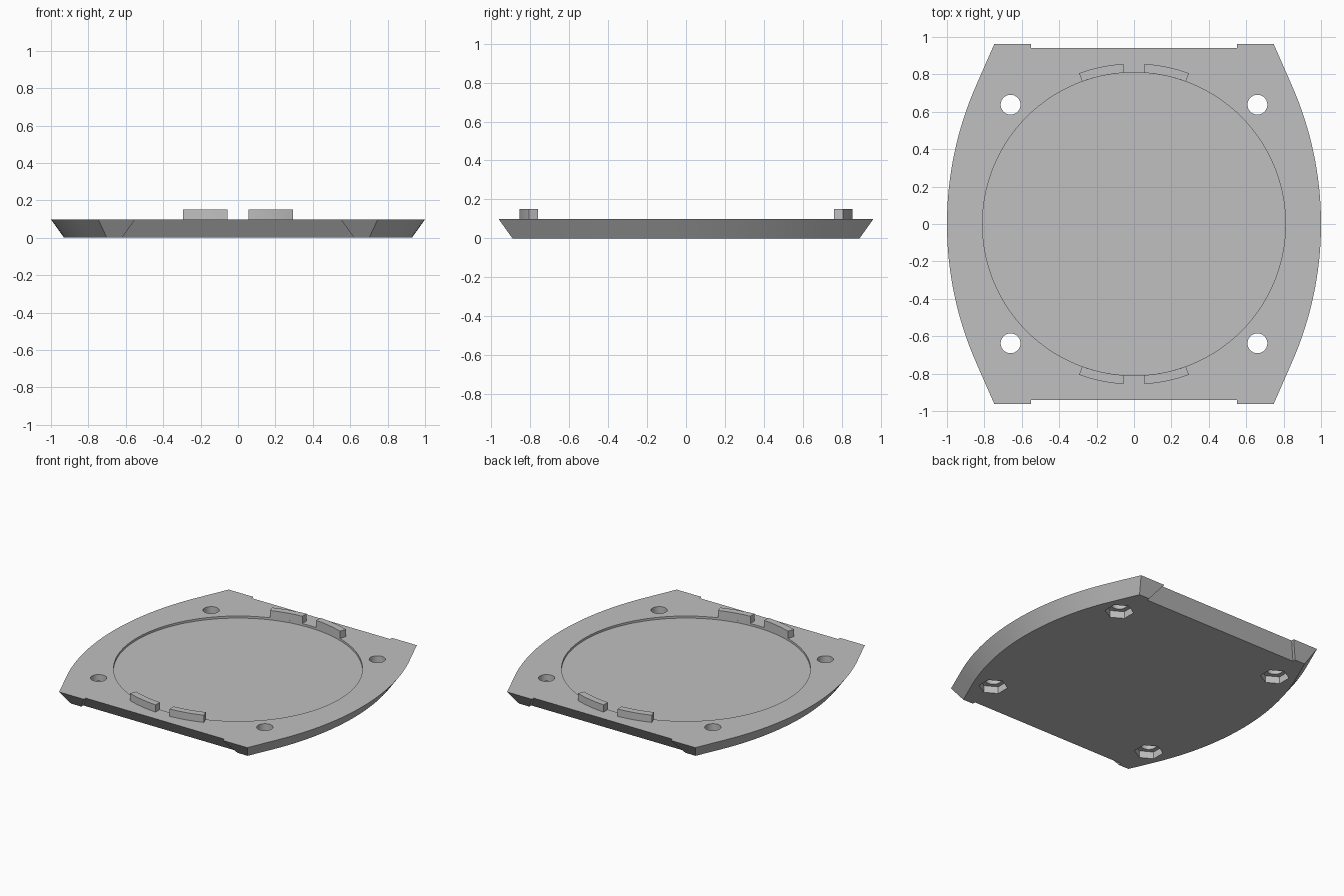
import bpy, bmesh
from math import sin, cos, asin, pi, radians
from mathutils import Vector

TOP, CLIP_TOP = 0.098, 0.15      # plate and clip heights
TAPER = 0.07                     # inward slope of the rim
DISC_R, DISC_DEPTH = 0.81, 0.015
HOLES = [(sx * 0.66, sy * 0.638) for sx in (-1, 1) for sy in (-1, 1)]

cube = bpy.data.objects.get("Cube")
if cube:
    bpy.data.objects.remove(cube, do_unlink=True)

grey = bpy.data.materials.new("plain_grey")
grey.use_nodes = True
color = (0.53, 0.53, 0.53, 1)
grey.diffuse_color = color
grey.node_tree.nodes["Principled BSDF"].inputs["Base Color"].default_value = color


def prism(name, lower, upper, z0, z1):
    """Solid between two matching outlines, given counter-clockwise."""
    bm = bmesh.new()
    a = [bm.verts.new((x, y, z0)) for x, y in lower]
    b = [bm.verts.new((x, y, z1)) for x, y in upper]
    bm.faces.new(a[::-1])
    bm.faces.new(b)
    for i in range(len(a)):
        j = (i + 1) % len(a)
        bm.faces.new((a[i], a[j], b[j], b[i]))
    mesh = bpy.data.meshes.new(name)
    bm.to_mesh(mesh)
    bm.free()
    mesh.materials.append(grey)
    obj = bpy.data.objects.new(name, mesh)
    bpy.context.collection.objects.link(obj)
    return obj


def ring(cx, cy, r, n, turn=0.0):
    return [(cx + r * cos(turn + 2 * pi * i / n), cy + r * sin(turn + 2 * pi * i / n))
            for i in range(n)]


def inset(points, d):
    """Mitred inward offset of a counter-clockwise outline."""
    out = []
    for i, p in enumerate(points):
        p = Vector(p)
        e1 = (p - Vector(points[i - 1])).normalized()
        e2 = (Vector(points[(i + 1) % len(points)]) - p).normalized()
        n1, n2 = Vector((-e1.y, e1.x)), Vector((-e2.y, e2.x))
        out.append(tuple(p + (n1 + n2) * d / (1 + n1.dot(n2))))
    return out


def activate(obj):
    bpy.ops.object.select_all(action='DESELECT')
    obj.select_set(True)
    bpy.context.view_layer.objects.active = obj


def cut(target, cutter):
    cutter.hide_render = True
    mod = target.modifiers.new("cut", 'BOOLEAN')
    mod.operation, mod.solver, mod.object = 'DIFFERENCE', 'EXACT', cutter
    activate(target)
    bpy.ops.object.modifier_apply(modifier=mod.name)
    bpy.data.objects.remove(cutter, do_unlink=True)


# Plate outline: bowed sides, straight ends with a shallow wide notch
R, N = 1.84, 32
sweep = asin(0.75 / R)
side = [(1 - R + R * cos(t), R * sin(t))
        for t in (sweep * (2 * i / N - 1) for i in range(N + 1))]
end = [(0.747, 0.962), (0.55, 0.962), (0.55, 0.94)]
half = side + end + [(-x, y) for x, y in reversed(end)]
outline = half + [(-x, -y) for x, y in side] + [(-x, -y) for x, y in end]
outline += [(x, -y) for x, y in reversed(end)]
plate = prism("base_plate", inset(outline, TAPER), outline, 0, TOP)

# Shallow round recess, screw holes and hexagonal nut pockets
disc = ring(0, 0, DISC_R, 128)
cut(plate, prism("disc_cutter", disc, disc, TOP - DISC_DEPTH, TOP + 0.1))
for x, y in HOLES:
    nut = ring(x, y, 0.094, 6, radians(30))
    cut(plate, prism("nut_cutter", nut, nut, -0.1, 0.05))
    hole = ring(x, y, 0.053, 32)
    cut(plate, prism("hole_cutter", hole, hole, -0.1, TOP + 0.1))

activate(plate)
bpy.ops.object.shade_smooth_by_angle(angle=radians(25))


# Curved retaining clips standing around the recess
def clip_outline(sx, sy, steps=8):
    def arc(r):
        first, last = asin(0.055 / r), radians(20)
        angles = [first + (last - first) * i / steps for i in range(steps + 1)]
        return [(sx * r * sin(t), sy * r * cos(t)) for t in angles]
    pts = arc(DISC_R) + arc(0.858)[::-1]
    return pts if sx * sy > 0 else pts[::-1]


for sy, place in ((-1, "front"), (1, "back")):
    for sx, hand in ((1, "left"), (-1, "right")):
        pts = clip_outline(sx, sy)
        clip = prism(f"{place}_{hand}_clip", pts, pts, TOP, CLIP_TOP)
        activate(clip)
        bpy.ops.object.shade_smooth_by_angle(angle=radians(25))
